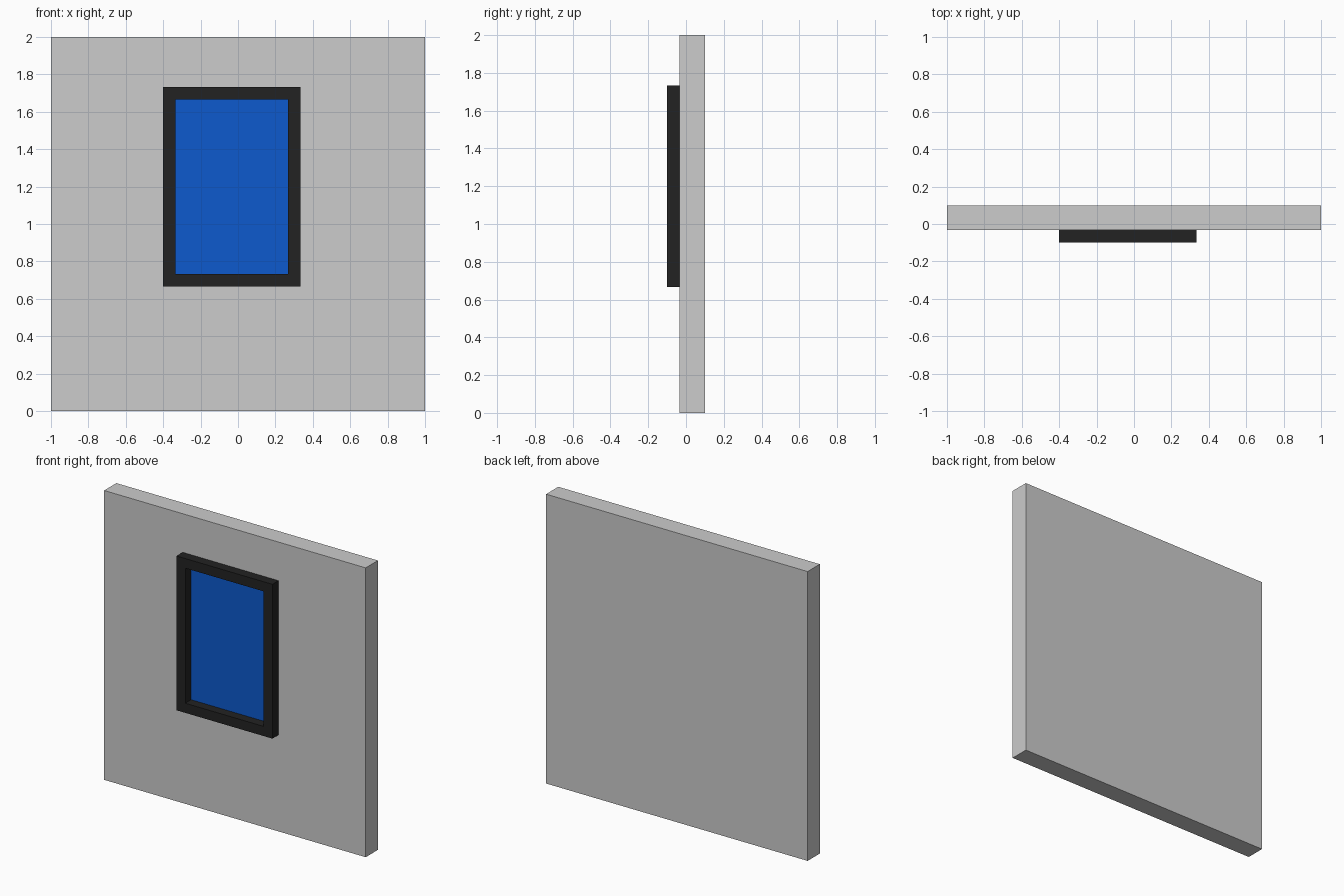
import bpy

if "Cube" in bpy.data.objects:
    bpy.data.objects.remove(bpy.data.objects["Cube"])


def material(name, rgb):
    m = bpy.data.materials.new(name)
    m.diffuse_color = (*rgb, 1.0)
    m.use_nodes = True
    m.node_tree.nodes["Principled BSDF"].inputs["Base Color"].default_value = m.diffuse_color
    return m


GREY = material("wall grey", (0.604, 0.604, 0.604))
BLACK = material("frame black", (0.016, 0.016, 0.016))
BLUE = material("pane blue", (0.004, 0.102, 0.61))


def mesh_object(name, verts, faces, mat):
    me = bpy.data.meshes.new(name)
    me.from_pydata(verts, [], faces)
    me.materials.append(mat)
    ob = bpy.data.objects.new(name, me)
    bpy.context.collection.objects.link(ob)
    return ob


def box(name, x0, x1, y0, y1, z0, z1, mat):
    verts = [(x, y, z) for x in (x0, x1) for y in (y0, y1) for z in (z0, z1)]
    faces = [(0, 1, 3, 2), (4, 6, 7, 5), (0, 4, 5, 1),
             (2, 3, 7, 6), (0, 2, 6, 4), (1, 5, 7, 3)]
    return mesh_object(name, verts, faces, mat)


def rect(x0, x1, z0, z1, y):
    return [(x0, y, z0), (x1, y, z0), (x1, y, z1), (x0, y, z1)]


T = 1 / 30  # the model sits on a grid of 1/30 units
FRONT, FACE = -3 * T, -T
outer = (-12 * T, 10 * T, 20 * T, 52 * T)
inner = (-10 * T, 8 * T, 22 * T, 50 * T)

# wall slab
box("wall", -1, 1, FACE, 3 * T, 0, 2, GREY)

# mitred window frame: four loops of four corners, joined into a ring
verts = (rect(*outer, FRONT) + rect(*inner, FRONT)
         + rect(*inner, FACE) + rect(*outer, FACE))
faces = []
for ring in range(4):
    a, b = ring * 4, (ring + 1) % 4 * 4
    for i in range(4):
        j = (i + 1) % 4
        faces.append((a + i, a + j, b + j, b + i))
mesh_object("window_frame", verts, faces, BLACK)

# thin pane against the wall, inside the frame
box("window_pane", inner[0], inner[1], FACE - 0.003, FACE, inner[2], inner[3], BLUE)
